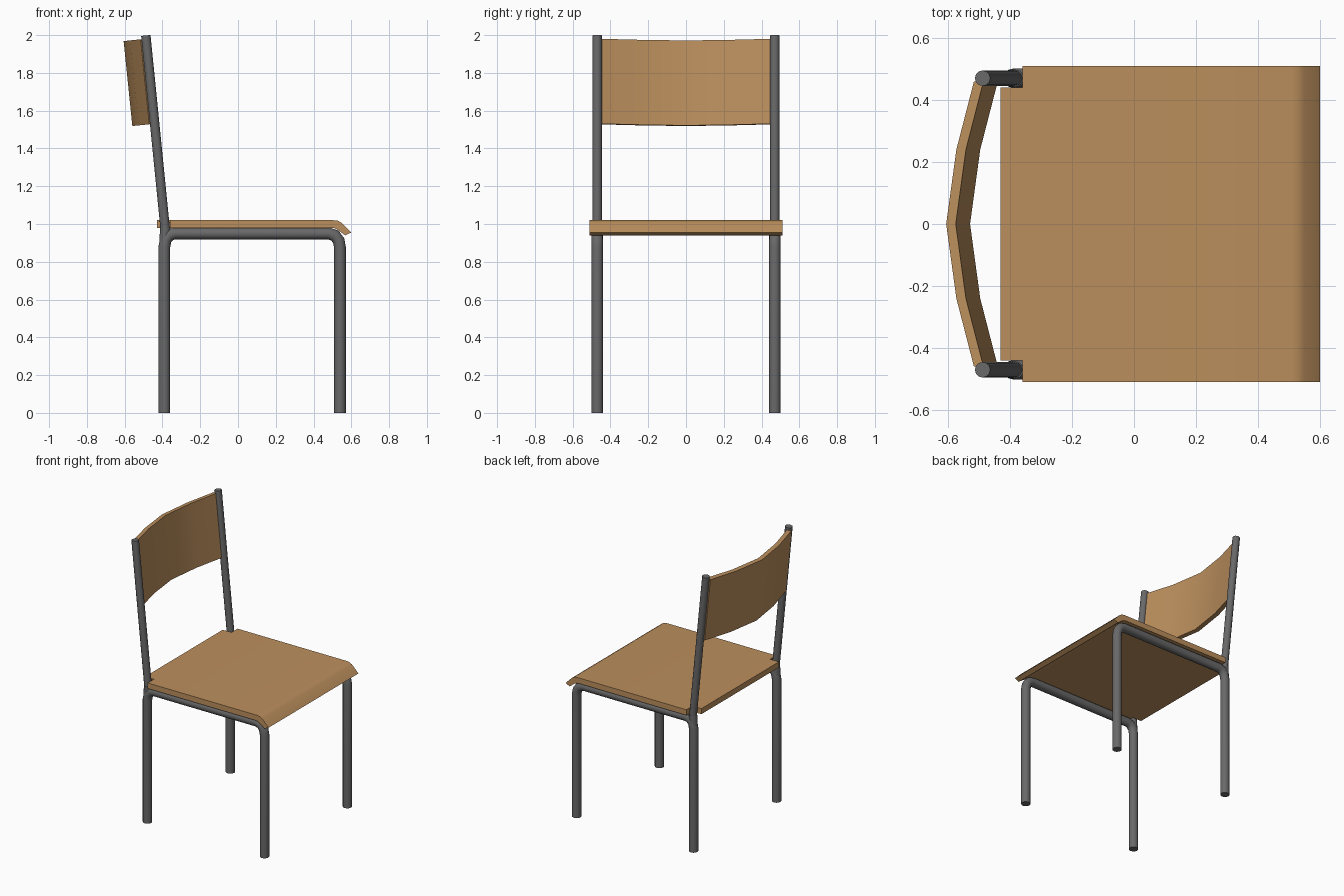
import bpy, bmesh, math
from mathutils import Vector

if "Cube" in bpy.data.objects:
    bpy.data.objects.remove(bpy.data.objects["Cube"])


def material(name, rgb):
    m = bpy.data.materials.new(name)
    m.diffuse_color = (*rgb, 1)
    m.use_nodes = True
    m.node_tree.nodes["Principled BSDF"].inputs["Base Color"].default_value = m.diffuse_color
    return m


WOOD = material("warm wood", (0.50, 0.275, 0.11))
STEEL = material("dark grey steel", (0.14, 0.14, 0.14))


def finish(bm, name, mat, angle):
    bmesh.ops.recalc_face_normals(bm, faces=bm.faces)
    me = bpy.data.meshes.new(name)
    bm.to_mesh(me)
    bm.free()
    ob = bpy.data.objects.new(name, me)
    bpy.context.collection.objects.link(ob)
    me.materials.append(mat)
    bpy.ops.object.select_all(action='DESELECT')
    ob.select_set(True)
    bpy.context.view_layer.objects.active = ob
    bpy.ops.object.shade_smooth_by_angle(angle=math.radians(angle))
    return ob


def tube(name, path, y, r, sides=12):
    """Round tube along an x-z path, with mitred bends and flat caps."""
    bm = bmesh.new()
    pts = [Vector((x, 0, z)) for x, z in path]
    rings = []
    for i, p in enumerate(pts):
        a = (p - pts[i - 1]).normalized() if i else (pts[1] - p).normalized()
        b = (pts[i + 1] - p).normalized() if i < len(pts) - 1 else a
        t = (a + b).normalized()
        side = Vector((-t.z, 0, t.x)) / max(t.dot(a), 0.5)
        ring = []
        for k in range(sides):
            w = 2 * math.pi * k / sides
            ring.append(bm.verts.new(p + side * r * math.cos(w)
                                     + Vector((0, y + r * math.sin(w), 0))))
        rings.append(ring)
    for r0, r1 in zip(rings, rings[1:]):
        for k in range(sides):
            n = (k + 1) % sides
            bm.faces.new((r0[k], r0[n], r1[n], r1[k]))
    bm.faces.new(rings[0])
    bm.faces.new(rings[-1])
    return finish(bm, name, STEEL, 50)


def slab(name, top, bottom, skip=()):
    """Closed board between two point grids, leaving out skipped cells."""
    bm = bmesh.new()
    grids = [[[bm.verts.new(p) for p in row] for row in g] for g in (top, bottom)]
    corners = ((0, 0), (1, 0), (1, 1), (0, 1))
    count = {}
    for i in range(len(top) - 1):
        for j in range(len(top[0]) - 1):
            if (i, j) in skip:
                continue
            c = [(i + a, j + b) for a, b in corners]
            for g in grids:
                bm.faces.new([g[a][b] for a, b in c])
            for k in range(4):
                e = (c[k], c[(k + 1) % 4])
                key = tuple(sorted(e))
                count[key] = count.get(key, 0) + 1
    for (p, q), n in count.items():
        if n == 1:
            t, b = grids
            bm.faces.new((t[p[0]][p[1]], t[q[0]][q[1]], b[q[0]][q[1]], b[p[0]][p[1]]))
    bmesh.ops.delete(bm, geom=[v for v in bm.verts if not v.link_faces], context='VERTS')
    return finish(bm, name, WOOD, 35)


# Seat board: rolled front edge, notched rear corners
top = [(-0.43, 1.02), (-0.36, 1.02), (0.505, 1.02), (0.53, 1.017), (0.55, 1.005), (0.60, 0.955)]
low = [(-0.43, 0.98), (-0.36, 0.98), (0.49, 0.98), (0.51, 0.978), (0.527, 0.97), (0.567, 0.94)]
ys = (-0.51, -0.44, 0.44, 0.51)
slab("seat", [[(x, y, z) for y in ys] for x, z in top],
     [[(x, y, z) for y in ys] for x, z in low], skip={(0, 0), (0, 2)})

# Curved backrest, tilted with the posts
up = Vector((-0.102, 0, 0.995))
back = Vector((-0.995, 0, -0.102))
base = Vector((-0.439, 0, 1.531))
bow = [(-0.46, 0.0), (-0.24, 0.057), (0, 0.09), (0.24, 0.057), (0.46, 0.0)]


def board(depth):
    return [[base + up * h + back * (d + depth) + Vector((0, y, 0)) for h in (0, 0.452)]
            for y, d in bow]


slab("backrest", board(0.0), board(0.031))

# Steel frame: one bent leg frame and one leaning post on each side
frame = [(0.54, 0), (0.54, 0.875), (0.533, 0.912), (0.513, 0.939), (0.48, 0.95),
         (-0.335, 0.95), (-0.362, 0.942), (-0.382, 0.918), (-0.39, 0.88), (-0.39, 0)]
for label, y in (("left", 0.47), ("right", -0.47)):
    tube(label + "_leg_frame", frame, y, 0.031)
    tube(label + "_back_post", [(-0.379, 0.91), (-0.488, 1.998)], y, 0.025)
    # Joint where the post meets the rear leg
    tube(label + "_post_joint", [(-0.39, 0.87), (-0.388, 0.92), (-0.384, 0.98)], y, 0.028)
